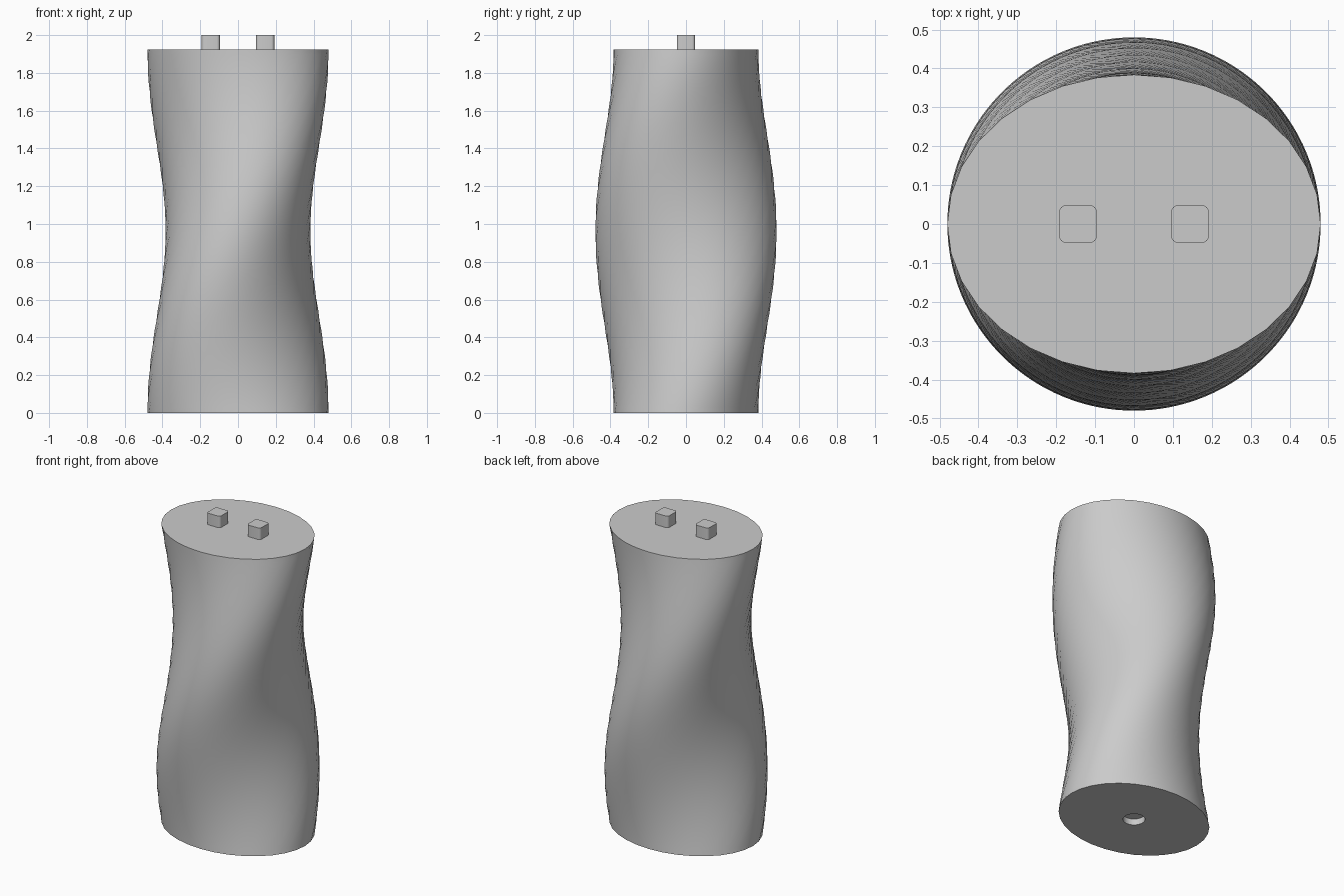
import bpy
import bmesh
from math import sin, cos, pi, radians
from mathutils import Matrix, Vector

cube = bpy.data.objects.get("Cube")
if cube:
    bpy.data.objects.remove(cube, do_unlink=True)

SIDES, LEVELS = 32, 64
HEIGHT = 1.925
WIDE, NARROW = 0.48, 0.384
HOLE_RADIUS, HOLE_DEPTH = 0.065, 0.04

grey = bpy.data.materials.new("light grey")
grey.use_nodes = True
colour = (0.6, 0.6, 0.6, 1)
grey.diffuse_color = colour
grey.node_tree.nodes["Principled BSDF"].inputs["Base Color"].default_value = colour


def finish(bm, name):
    bmesh.ops.recalc_face_normals(bm, faces=bm.faces)
    mesh = bpy.data.meshes.new(name)
    bm.to_mesh(mesh)
    bm.free()
    mesh.materials.append(grey)
    obj = bpy.data.objects.new(name, mesh)
    bpy.context.collection.objects.link(obj)
    bpy.ops.object.select_all(action='DESELECT')
    obj.select_set(True)
    bpy.context.view_layer.objects.active = obj
    bpy.ops.object.shade_smooth_by_angle(angle=radians(30))
    return obj


def ring(bm, rx, ry, z, turn=0):
    spin = Matrix.Rotation(turn, 3, 'Z')
    angles = [2 * pi * i / SIDES for i in range(SIDES)]
    return [bm.verts.new(spin @ Vector((rx * cos(a), ry * sin(a), z))) for a in angles]


def bridge(bm, a, b):
    for i in range(SIDES):
        j = (i + 1) % SIDES
        bm.faces.new((a[i], a[j], b[j], b[i]))


# Column: an ellipse swept upward through a half turn, with a shallow socket below
bm = bmesh.new()
rings = [ring(bm, HOLE_RADIUS, HOLE_RADIUS, HOLE_DEPTH),
         ring(bm, HOLE_RADIUS, HOLE_RADIUS, 0)]
for k in range(LEVELS + 1):
    t = k / LEVELS
    rings.append(ring(bm, WIDE, NARROW, HEIGHT * t, pi * t))
for lower, upper in zip(rings, rings[1:]):
    bridge(bm, lower, upper)
bm.faces.new(rings[0])
bm.faces.new(rings[-1])
finish(bm, "twisted_column")

# Pegs: small blocks with rounded upright corners
for name, side in (("left_peg", 1), ("right_peg", -1)):
    bm = bmesh.new()
    bmesh.ops.create_cube(bm, size=1)
    bmesh.ops.scale(bm, vec=(0.096, 0.096, 2 - HEIGHT), verts=bm.verts)
    bmesh.ops.translate(bm, vec=(side * 0.144, 0, (2 + HEIGHT) / 2), verts=bm.verts)
    upright = [e for e in bm.edges
               if abs(e.verts[0].co.z - e.verts[1].co.z) > 0.01]
    bmesh.ops.bevel(bm, geom=upright, offset=0.016, segments=4,
                    profile=0.5, affect='EDGES')
    finish(bm, name)
